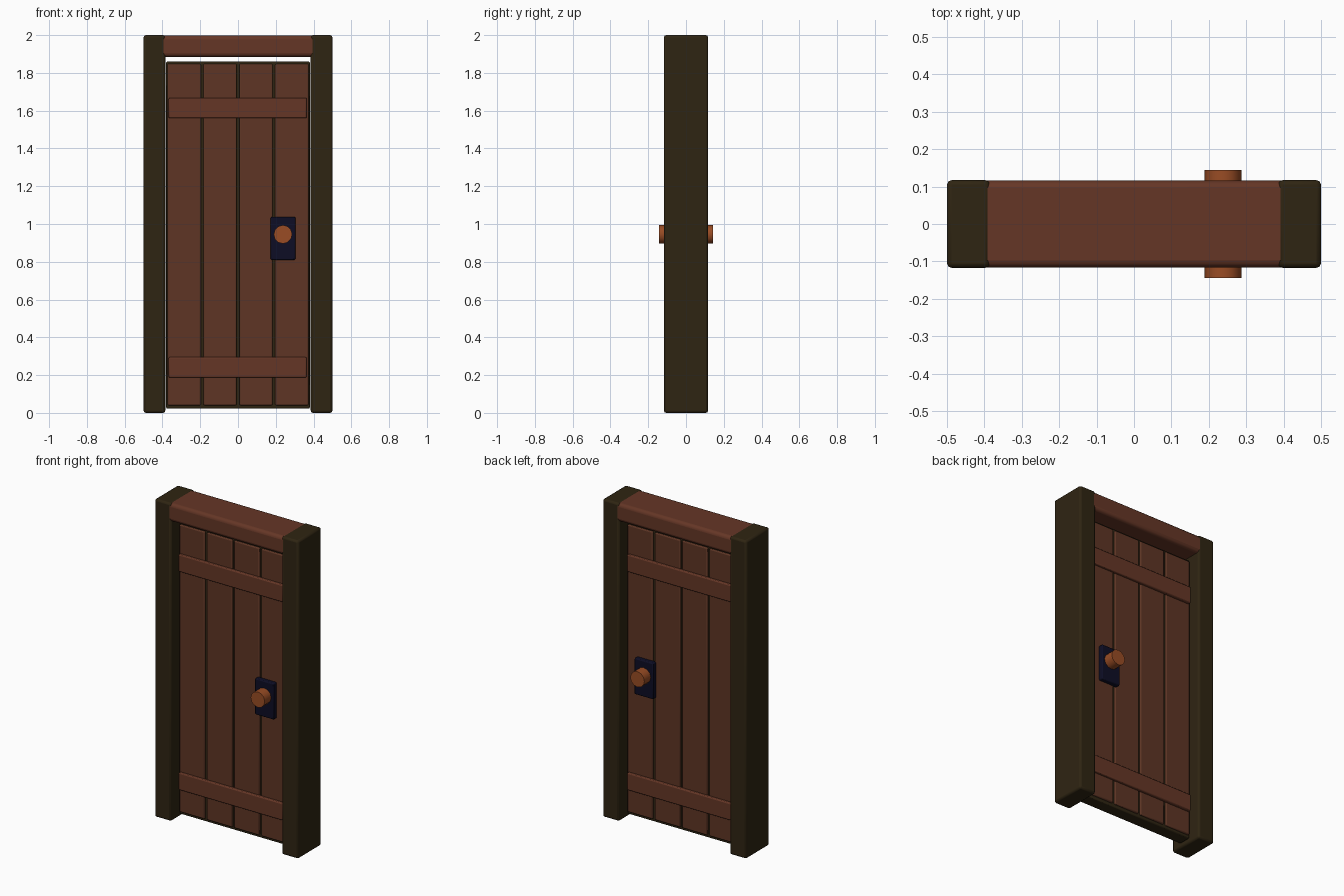
import bpy
import math

default = bpy.data.objects.get("Cube")
if default:
    bpy.data.objects.remove(default, do_unlink=True)


def material(name, rgb):
    m = bpy.data.materials.new(name)
    m.use_nodes = True
    m.diffuse_color = (*rgb, 1)
    m.node_tree.nodes["Principled BSDF"].inputs["Base Color"].default_value = (*rgb, 1)
    return m


dark_wood = material("dark wood", (0.028, 0.018, 0.006))
plank_wood = material("plank wood", (0.112, 0.036, 0.018))
beam_wood = material("beam wood", (0.13, 0.037, 0.019))
dark_metal = material("dark blue metal", (0.004, 0.004, 0.018))
copper = material("copper", (0.32, 0.073, 0.018))


def finish(obj, name, mat, bevel, segments):
    """Name, colour, bevel and shade one part."""
    obj.name = name
    obj.data.materials.append(mat)
    if bevel:
        mod = obj.modifiers.new("Bevel", 'BEVEL')
        mod.width = bevel
        mod.segments = segments
        mod.limit_method = 'ANGLE'
    bpy.ops.object.shade_smooth_by_angle(angle=math.radians(35))
    return obj


def box(name, x, y, z, mat, bevel=0.006, segments=2):
    """Box given by its (low, high) range on each axis."""
    spans = (x, y, z)
    bpy.ops.mesh.primitive_cube_add(size=1, location=[(a + b) / 2 for a, b in spans])
    obj = bpy.context.object
    obj.scale = [b - a for a, b in spans]
    bpy.ops.object.transform_apply(location=False, rotation=False, scale=True)
    return finish(obj, name, mat, bevel, segments)


# Frame: two posts and the lintel let into them
depth = 0.117
for side, sx in (("left", 1), ("right", -1)):
    box(f"{side}_post", sorted((sx * 0.385, sx * 0.5)), (-depth, depth), (0, 2),
        dark_wood, 0.012)
box("lintel", (-0.497, 0.497), (-depth + 0.001, depth - 0.001), (1.885, 1.998),
    beam_wood, 0.02, 3)

# Door leaf: dark core with planks, braces and handle on both faces
box("door_core", (-0.38, 0.38), (-0.04, 0.04), (0.022, 1.86), dark_wood)

for face, sy in (("front", -1), ("back", 1)):
    def layer(inner, outer):
        return sorted((sy * inner, sy * outer))

    for i in range(4):
        cx = (i - 1.5) * 0.19
        box(f"{face}_plank_{i + 1}", (cx - 0.088, cx + 0.088), layer(0.03, 0.052),
            (0.04, 1.847), plank_wood)

    for label, z in (("lower", (0.187, 0.295)), ("upper", (1.56, 1.668))):
        box(f"{face}_{label}_brace", (-0.367, 0.363), layer(0.045, 0.07), z, beam_wood)

    box(f"{face}_handle_plate", (0.173, 0.304), layer(0.045, 0.08), (0.81, 1.037), dark_metal)

    bpy.ops.mesh.primitive_cylinder_add(
        vertices=12, radius=0.049, depth=0.08,
        location=(0.238, sy * 0.104, 0.945), rotation=(math.pi / 2, 0, 0))
    finish(bpy.context.object, f"{face}_knob", copper, 0, 1)
